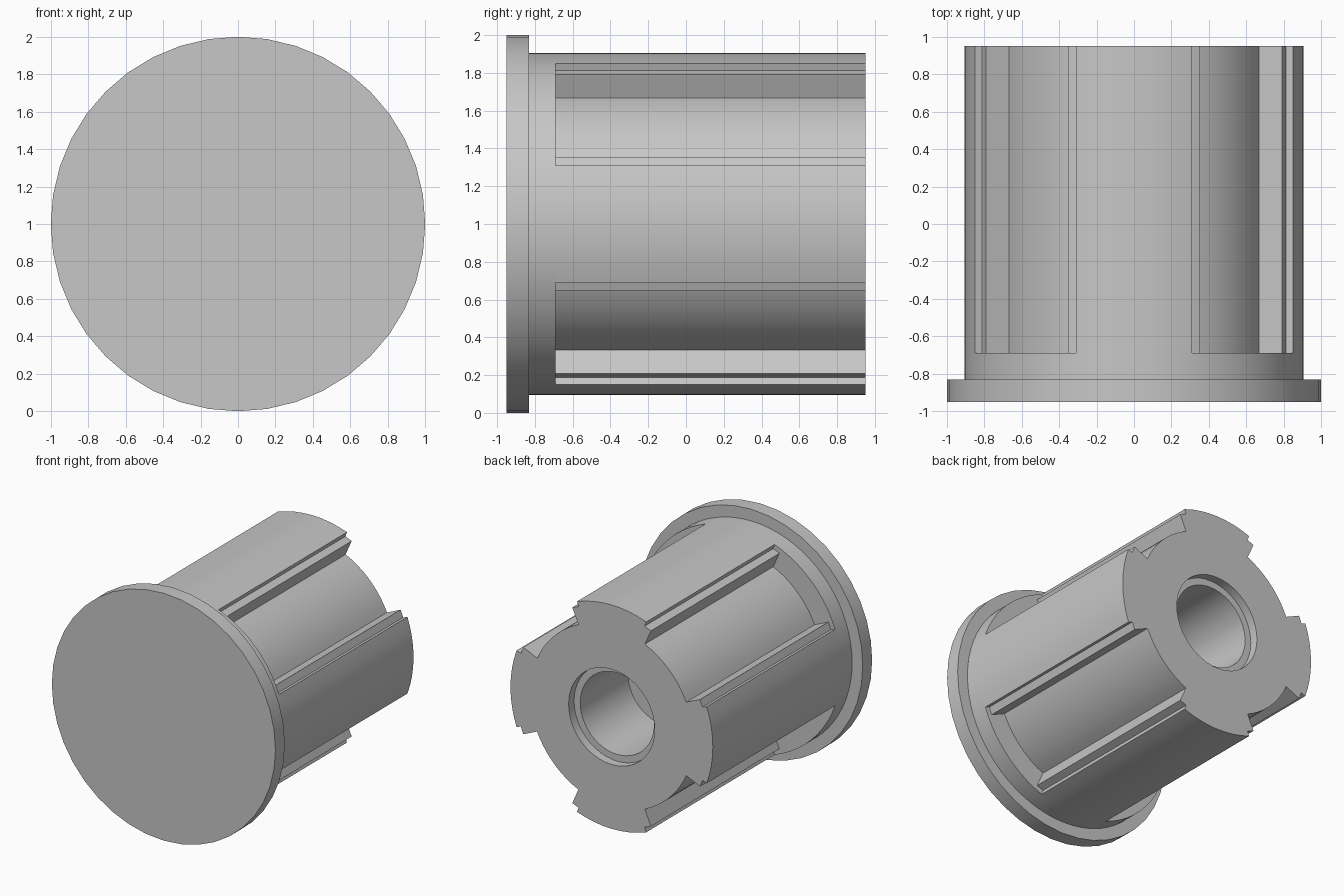
import bpy
import bmesh
from math import radians, sin, cos

if "Cube" in bpy.data.objects:
    bpy.data.objects.remove(bpy.data.objects["Cube"], do_unlink=True)

grey = bpy.data.materials.new("plain_grey")
grey.use_nodes = True
colour = (0.57, 0.57, 0.57, 1)
grey.diffuse_color = colour
grey.node_tree.nodes["Principled BSDF"].inputs["Base Color"].default_value = colour

AXIS_Z = 1.0                      # height of the shared axis
FLANGE_FRONT, COLLAR_FRONT, SHAFT_FRONT, BACK = -0.95, -0.83, -0.69, 0.95
BODY_R, LEDGE_R, FLOOR_R = 0.905, 0.865, 0.73


def circle(radius, count):
    return [(radius, 360 * i / count) for i in range(count)]


def arc(radius, start, end, steps):
    return [(radius, start + (end - start) * i / steps) for i in range(steps + 1)]


def prism(name, outline, y0, y1):
    """Extrude a polar (radius, degrees) outline along y."""
    bm = bmesh.new()
    verts = [bm.verts.new((r * cos(radians(a)), y0, AXIS_Z + r * sin(radians(a))))
             for r, a in outline]
    face = bm.faces.new(verts)
    result = bmesh.ops.extrude_face_region(bm, geom=[face])
    moved = [g for g in result["geom"] if isinstance(g, bmesh.types.BMVert)]
    bmesh.ops.translate(bm, vec=(0, y1 - y0, 0), verts=moved)
    bmesh.ops.recalc_face_normals(bm, faces=bm.faces)
    mesh = bpy.data.meshes.new(name)
    bm.to_mesh(mesh)
    bm.free()
    mesh.materials.append(grey)
    obj = bpy.data.objects.new(name, mesh)
    bpy.context.collection.objects.link(obj)
    return obj


def activate(obj):
    bpy.ops.object.select_all(action="DESELECT")
    obj.select_set(True)
    bpy.context.view_layer.objects.active = obj


# Front flange and the plain collar behind it
flange = prism("flange", circle(1.0, 40), FLANGE_FRONT, COLLAR_FRONT)
collar = prism("collar", circle(BODY_R, 72), COLLAR_FRONT, SHAFT_FRONT)

# Slotted shaft: four ribs, each slot with a small ledge down both walls
section = []
for quarter in range(4):
    q = quarter * 90
    section += arc(BODY_R, q - 20, q + 20, 8)
    section += arc(LEDGE_R, q + 20, q + 24, 1)
    section += arc(FLOOR_R, q + 24, q + 66, 9)
    section += arc(LEDGE_R, q + 66, q + 70, 1)
shaft = prism("slotted_shaft", section, SHAFT_FRONT, BACK)

# Blind bore with a shallow counterbore in the back end
for name, radius, depth in (("bore", 0.33, 0.68), ("counterbore", 0.385, 0.07)):
    cutter = prism(name + "_cutter", circle(radius, 48), BACK - depth, BACK + 0.1)
    cutter.hide_render = True
    cut = shaft.modifiers.new(name, "BOOLEAN")
    cut.operation = "DIFFERENCE"
    cut.solver = "EXACT"
    cut.object = cutter
    activate(shaft)
    bpy.ops.object.modifier_apply(modifier=cut.name)
    bpy.data.objects.remove(cutter, do_unlink=True)

# Smooth round walls, crisp corners
for obj in (flange, collar, shaft):
    activate(obj)
    bpy.ops.object.shade_smooth_by_angle(angle=radians(25))
